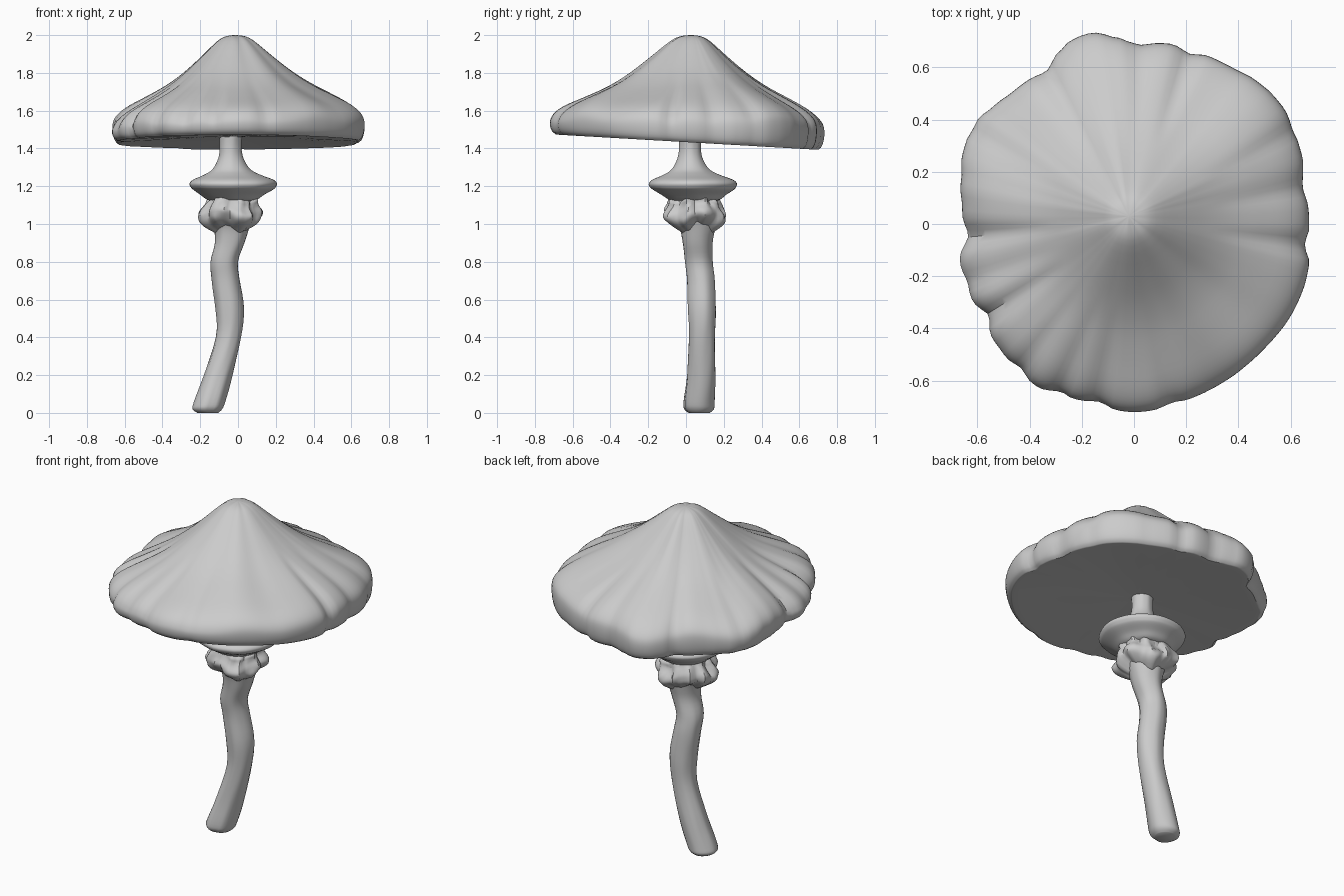
import bpy, bmesh, math
from mathutils import Vector, noise

cube = bpy.data.objects.get("Cube")
if cube:
    bpy.data.objects.remove(cube, do_unlink=True)

grey = bpy.data.materials.new("pale_grey")
grey.use_nodes = True
grey.diffuse_color = (0.6, 0.6, 0.6, 1)
grey.node_tree.nodes["Principled BSDF"].inputs["Base Color"].default_value = grey.diffuse_color


def spline(points, steps):
    """Smooth curve of tuples through the given points."""
    pts = [points[0]] + list(points) + [points[-1]]
    out = []
    for i in range(1, len(pts) - 2):
        for s in range(steps):
            t = s / steps
            out.append(tuple(
                b + t / 2 * (c - a + t * (2 * a - 5 * b + 4 * c - d + t * (3 * (b - c) + d - a)))
                for a, b, c, d in zip(*pts[i - 1:i + 3])))
    return out + [tuple(points[-1])]


def loft(name, rows, sides, place):
    """Skin closed rings; place(row, angle) gives each corner."""
    bm = bmesh.new()
    rings = []
    for row in rows:
        rings.append([bm.verts.new(place(row, math.tau * i / sides)) for i in range(sides)])
    for low, high in zip(rings, rings[1:]):
        for i in range(sides):
            j = (i + 1) % sides
            bm.faces.new((low[i], low[j], high[j], high[i]))
    bm.faces.new(rings[0])
    bm.faces.new(rings[-1])
    bmesh.ops.recalc_face_normals(bm, faces=bm.faces)
    mesh = bpy.data.meshes.new(name)
    bm.to_mesh(mesh)
    bm.free()
    mesh.materials.append(grey)
    obj = bpy.data.objects.new(name, mesh)
    bpy.context.collection.objects.link(obj)
    bpy.ops.object.select_all(action='DESELECT')
    obj.select_set(True)
    bpy.context.view_layer.objects.active = obj
    bpy.ops.object.shade_smooth_by_angle(angle=math.radians(40))
    return obj


def lumpy(amount, scale):
    """Round ring from (z, x, y, radius) with a slightly uneven skin."""
    def place(row, a):
        z, x, y, r = row
        d = Vector((math.cos(a), math.sin(a), 0))
        n = noise.noise(Vector((d.x * scale, d.y * scale, z * scale * 2)))
        return Vector((x, y, z)) + d * r * (1 + amount * n)
    return place


# Bent stalk, slanted at its foot
stalk_rows = [
    (0, -.16, .07, .055), (.02, -.162, .07, .078), (.06, -.15, .07, .082), (.2, -.105, .08, .075),
    (.4, -.05, .085, .068), (.55, -.044, .085, .074), (.7, -.065, .08, .073),
    (.8, -.073, .067, .074), (.9, -.045, .06, .08), (.98, -.035, .06, .095),
    (1.06, -.035, .05, .12), (1.15, -.03, .04, .12)]
loft("stalk", spline(stalk_rows, 4), 28, lumpy(.07, 2))


# Knobbly lower collar
def knobs(row, a):
    z, x, y, r = row
    swell = (abs(math.sin(a * 4 + .6 * math.sin(a * 2))) - .6) * .16
    n = noise.noise(Vector((math.cos(a) * 4, math.sin(a) * 4, z * 15)))
    r *= 1 + swell + .14 * n
    lift = .018 * math.sin(a * 3 + 1)
    return Vector((x + r * math.cos(a), y + r * math.sin(a), z + lift))


collar_rows = [(.97, -.04, .055, .08), (1.0, -.04, .05, .13), (1.03, -.042, .048, .162),
               (1.06, -.042, .045, .165), (1.09, -.04, .045, .145), (1.11, -.035, .045, .135),
               (1.13, -.03, .045, .13), (1.15, -.03, .045, .11)]
loft("lower_collar", spline(collar_rows, 3), 64, knobs)

# Flared upper ring running into the thin neck
neck_rows = [(1.12, -.03, .045, .1), (1.13, -.03, .045, .135), (1.155, -.03, .04, .17),
             (1.18, -.025, .038, .21), (1.195, -.025, .035, .226), (1.215, -.025, .035, .232),
             (1.235, -.025, .035, .212), (1.26, -.03, .03, .15), (1.29, -.035, .025, .1),
             (1.35, -.038, .022, .066), (1.42, -.04, .022, .058), (1.52, -.038, .022, .066)]
loft("upper_ring_and_neck", spline(neck_rows, 4), 48, lumpy(.05, 2))

# Cap: rim radius every fifteen degrees, then folds cut into it
rim = [.665, .67, .71, .72, .70, .70, .695, .745, .685, .685, .72, .68,
       .65, .68, .68, .70, .72, .70, .715, .70, .69, .685, .69, .685]
rim_curve = [v[0] for v in spline([(r,) for r in rim + rim[:1]], 10)]
folds = [(-7, .022), (12, .012), (30, .012), (72, .02), (88, .012), (120, .015), (150, .01),
         (184, .025), (199, .012), (212, .03), (232, .015), (246, .018), (259, .015), (282, .01)]

# Cap section: (share of the rim radius, height), crown to underside
crown = [(.01, 2), (.08, 1.992), (.15, 1.965), (.29, 1.88), (.43, 1.8), (.57, 1.735),
         (.72, 1.68), (.86, 1.63), (.94, 1.592), (.985, 1.555), (1, 1.515),
         (.99, 1.465), (.96, 1.437), (.9, 1.435), (.5, 1.45), (.1, 1.46), (.01, 1.46)]


def cap_point(row, a):
    share, z = row
    deg = math.degrees(a)
    radius = rim_curve[int(round(deg / 1.5)) % 240]
    upper = min(1, max(0, (z - 1.44) / .1))
    edge = min(1, max(0, (share - .45) / .5))
    cut = sum(d * math.exp(-(((deg - f + 180) % 360 - 180) / 3.5) ** 2) for f, d in folds)
    r = share * (radius + .006 - cut * edge)
    x, y = r * math.cos(a), r * math.sin(a)
    wave = noise.noise(Vector((math.cos(a) * 2.2, math.sin(a) * 2.2, share)))
    z += upper * (.035 * wave * share - cut * edge * .8)
    # Crown sits off centre and the whole rim tips back
    crown_shift = (1 - share) ** 2 * upper
    tilt = .058 * y * (1 - upper) + .02 * y * upper * edge
    return Vector((x - .02 * crown_shift, y + .03 * crown_shift, z - tilt + .02 * x * upper))


loft("cap", spline(crown, 3), 160, cap_point)
